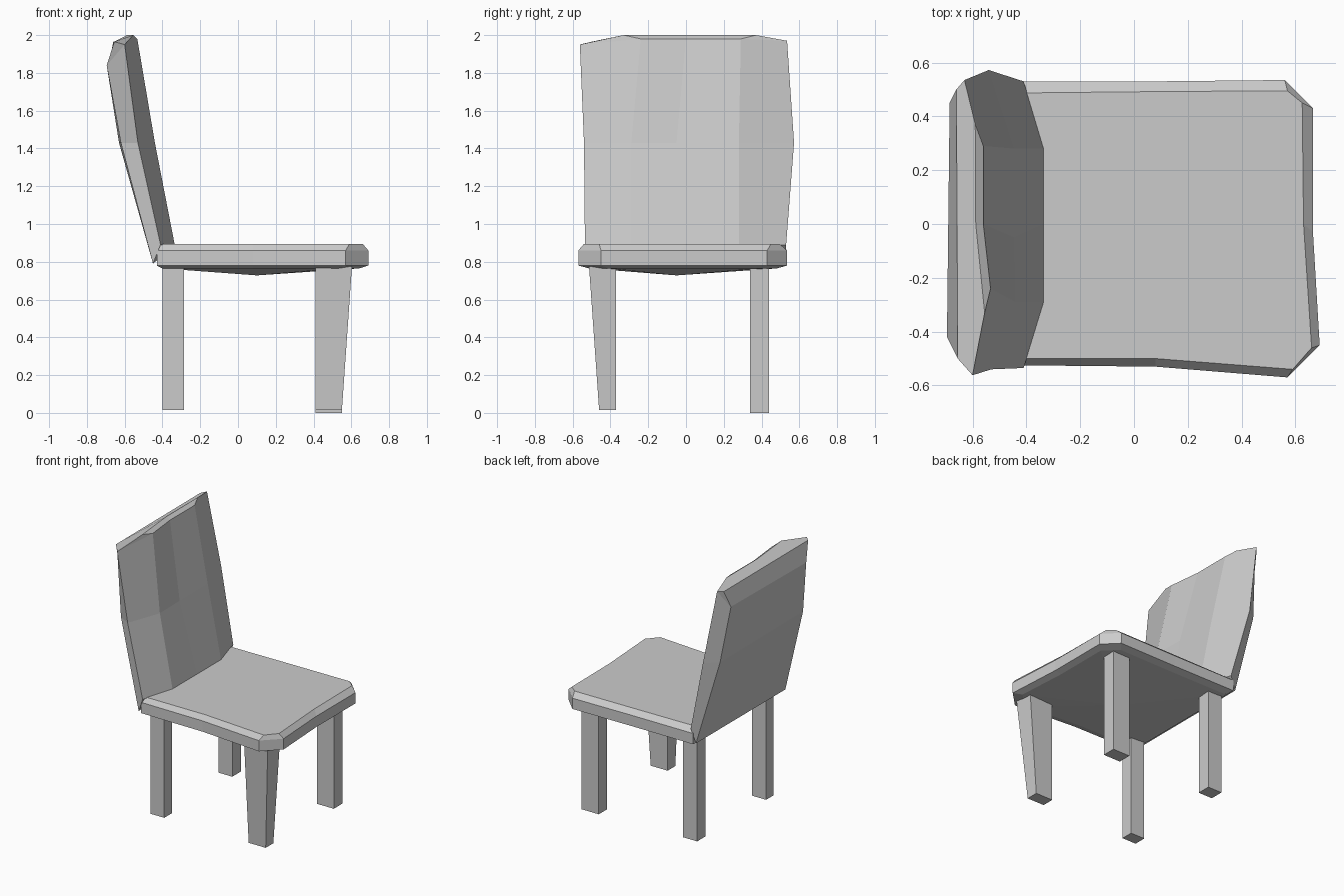
import bpy, bmesh

cube = bpy.data.objects.get("Cube")
if cube:
    bpy.data.objects.remove(cube, do_unlink=True)

grey = bpy.data.materials.new("plain grey")
grey.use_nodes = True
colour = (0.6, 0.6, 0.6, 1)
grey.diffuse_color = colour
grey.node_tree.nodes["Principled BSDF"].inputs["Base Color"].default_value = colour


def loft(name, rings, base_tip=None):
    """Skin rings of equal length; the base closes flat or to a point."""
    bm = bmesh.new()
    loops = [[bm.verts.new(p) for p in ring] for ring in rings]
    n = len(loops[0])
    for low, high in zip(loops, loops[1:]):
        for i in range(n):
            j = (i + 1) % n
            bm.faces.new((low[i], low[j], high[j], high[i]))
    bm.faces.new(loops[-1])
    if base_tip:
        tip = bm.verts.new(base_tip)
        for i in range(n):
            bm.faces.new((tip, loops[0][(i + 1) % n], loops[0][i]))
    else:
        bm.faces.new(loops[0][::-1])
    bmesh.ops.remove_doubles(bm, verts=bm.verts, dist=0.0005)
    bmesh.ops.recalc_face_normals(bm, faces=bm.faces)
    mesh = bpy.data.meshes.new(name)
    bm.to_mesh(mesh)
    bm.free()
    mesh.materials.append(grey)
    obj = bpy.data.objects.new(name, mesh)
    bpy.context.collection.objects.link(obj)


def level(outline, z):
    return [(x, y, z) for x, y in outline]


def rect(x0, x1, y0, y1, z):
    return level([(x0, y0), (x1, y0), (x1, y1), (x0, y1)], z)


# Seat: uneven slab with a bevelled top and a shallow sagging underside
rim = [(-.43, -.525), (.08, -.53), (.57, -.57), (.69, -.45), (.665, -.03),
       (.665, .43), (.56, .535), (.08, .53), (-.43, .53)]
top = [(-.41, -.5), (.08, -.5), (.59, -.54), (.66, -.46), (.63, 0),
       (.625, .45), (.57, .495), (.08, .492), (-.41, .487)]
under = [(x * .93, y * .9) for x, y in rim]
loft("seat", [level(under, .765), level(rim, .78), level(rim, .86), level(top, .895)],
     base_tip=(.1, -.05, .728))

# Backrest: bulged front, flat rear, leaning back and bevelled along the top
base = [(-.41, -.535, .89), (-.335, -.29, .89), (-.335, 0, .89), (-.335, .28, .89),
        (-.41, .53, .89), (-.45, .525, .79), (-.45, -.525, .79)]
middle = [(-.53, -.54, 1.43), (-.44, -.29, 1.43), (-.445, -.05, 1.43),
          (-.445, .28, 1.43), (-.54, .572, 1.43), (-.63, .5, 1.43), (-.62, -.49, 1.43)]
upper = [(-.6, -.562, 1.95), (-.533, -.24, 1.98), (-.56, 0, 1.98), (-.56, .29, 1.98),
         (-.63, .535, 1.97), (-.685, .45, 1.84), (-.695, -.42, 1.84)]
ridge = [upper[0], (-.555, -.33, 2), (-.588, 0, 2), (-.59, .37, 2),
         upper[4], (-.66, .5, 1.965), (-.655, -.5, 1.965)]
loft("backrest", [base, middle, upper, ridge])

# Legs: three straight posts and one that widens towards the seat
for side, y0, y1 in (("right", -.46, -.37), ("left", .34, .44)):
    loft("rear_leg_" + side, [rect(-.4, -.285, y0, y1, .015),
                              rect(-.4, -.285, y0, y1, .8)])
loft("front_leg_left", [rect(.41, .55, .34, .44, 0), rect(.41, .55, .34, .44, .8)])
loft("front_leg_right", [rect(.41, .55, -.46, -.37, .015),
                         rect(.41, .605, -.515, -.37, .8)])
